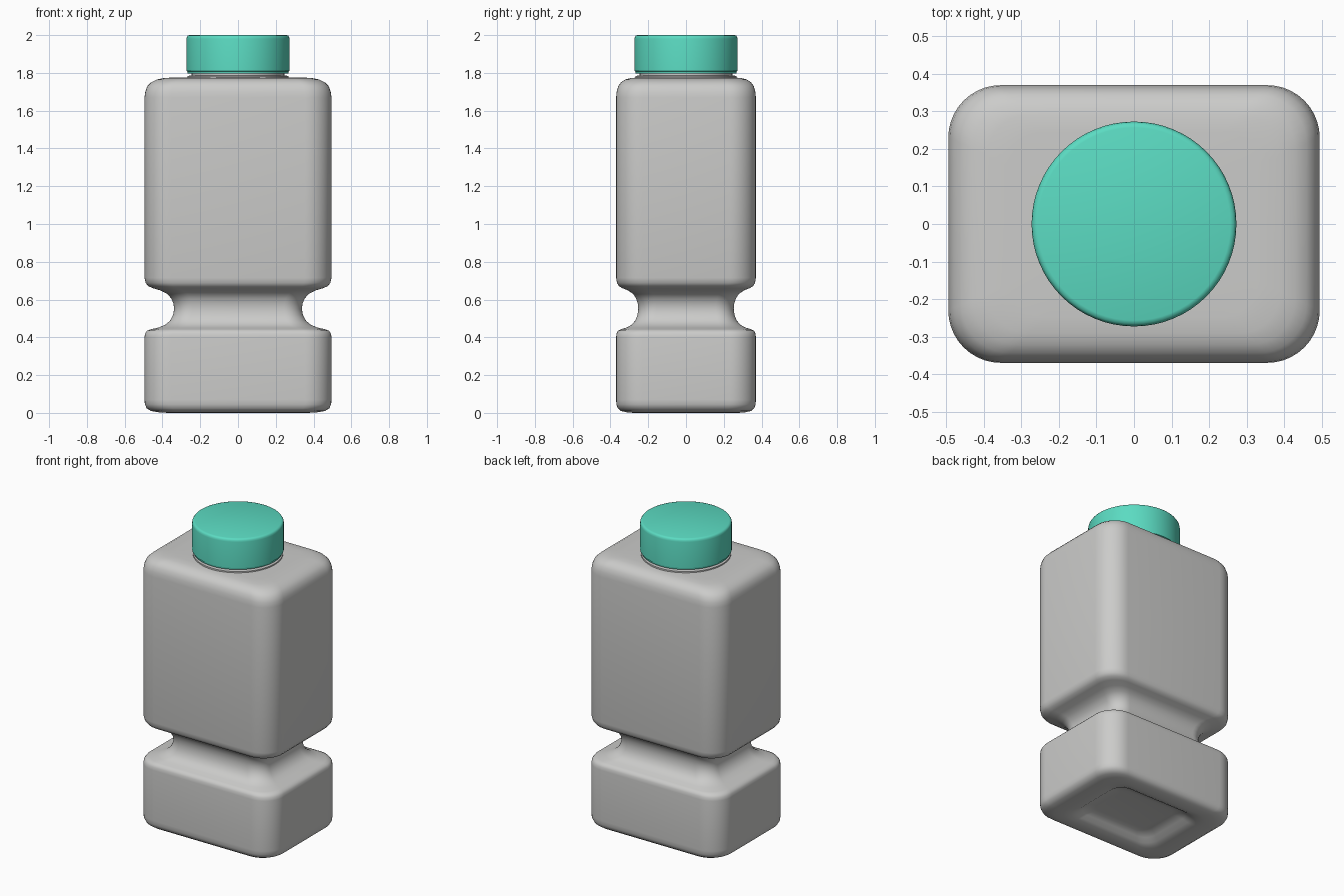
import bpy, bmesh
from math import cos, sin, pi, tau

cube = bpy.data.objects.get("Cube")
if cube:
    bpy.data.objects.remove(cube, do_unlink=True)


def material(name, rgb):
    m = bpy.data.materials.new(name)
    m.use_nodes = True
    m.diffuse_color = (*rgb, 1)
    bsdf = m.node_tree.nodes["Principled BSDF"]
    bsdf.inputs["Base Color"].default_value = (*rgb, 1)
    bsdf.inputs["Roughness"].default_value = 0.5
    return m


GREY = material("light grey plastic", (0.60, 0.60, 0.59))
TEAL = material("teal plastic", (0.105, 0.71, 0.54))
HX, HY, CORNER = 0.495, 0.37, 0.14


def rounded_rectangle(scale, z, steps=10):
    """Ring of points around a rounded rectangle."""
    pts = []
    for q, (sx, sy) in enumerate([(1, 1), (-1, 1), (-1, -1), (1, -1)]):
        for i in range(steps + 1):
            a = (q + i / steps) * pi / 2
            x = sx * (HX - CORNER) + CORNER * cos(a)
            y = sy * (HY - CORNER) + CORNER * sin(a)
            pts.append((x * scale, y * scale, z))
    return pts


def circle(radius, z, count=64):
    return [(radius * cos(i * tau / count), radius * sin(i * tau / count), z)
            for i in range(count)]


def loft(name, rings, mat, angle=0.7):
    """Skin a stack of rings and close both ends."""
    bm = bmesh.new()
    loops = [[bm.verts.new(p) for p in ring] for ring in rings]
    n = len(loops[0])
    for low, high in zip(loops, loops[1:]):
        for i in range(n):
            j = (i + 1) % n
            bm.faces.new((low[i], low[j], high[j], high[i]))
    bm.faces.new(loops[0][::-1])
    bm.faces.new(loops[-1])
    bmesh.ops.recalc_face_normals(bm, faces=bm.faces)
    mesh = bpy.data.meshes.new(name)
    bm.to_mesh(mesh)
    bm.free()
    mesh.materials.append(mat)
    obj = bpy.data.objects.new(name, mesh)
    bpy.context.collection.objects.link(obj)
    bpy.ops.object.select_all(action="DESELECT")
    obj.select_set(True)
    bpy.context.view_layer.objects.active = obj
    bpy.ops.object.shade_smooth_by_angle(angle=angle)
    return obj


# Bottle body: (half width, height) from the base recess up to the shoulder
profile = [
    (0.20, 0.055), (0.24, 0.05), (0.27, 0.035), (0.30, 0.015), (0.33, 0.004),
    (0.37, 0.0), (0.42, 0.003), (0.46, 0.01), (0.483, 0.024), (0.493, 0.045),
    (0.495, 0.07), (0.495, 0.40), (0.492, 0.42), (0.482, 0.435), (0.46, 0.443),
    (0.42, 0.452), (0.385, 0.467), (0.36, 0.488), (0.344, 0.518), (0.338, 0.55),
    (0.342, 0.58), (0.354, 0.607), (0.375, 0.63), (0.41, 0.648), (0.45, 0.66),
    (0.475, 0.671), (0.489, 0.688), (0.495, 0.715), (0.495, 1.67),
    (0.491, 1.70), (0.48, 1.73), (0.46, 1.75), (0.43, 1.765), (0.39, 1.773),
    (0.33, 1.776), (0.20, 1.776),
]
loft("bottle_body", [rounded_rectangle(w / HX, z) for w, z in profile], GREY, 1.0)

# Neck with a thin collar under the cap
neck = [(0.268, 1.77), (0.268, 1.784), (0.245, 1.786), (0.245, 1.83)]
loft("bottle_neck", [circle(r, z) for r, z in neck], GREY)

# Screw cap with a softened top edge
cap = [(0.25, 1.796), (0.266, 1.796), (0.268, 1.808), (0.273, 1.81),
       (0.273, 1.98), (0.271, 1.99), (0.266, 1.997), (0.257, 2.0)]
loft("screw_cap", [circle(r, z) for r, z in cap], TEAL)
